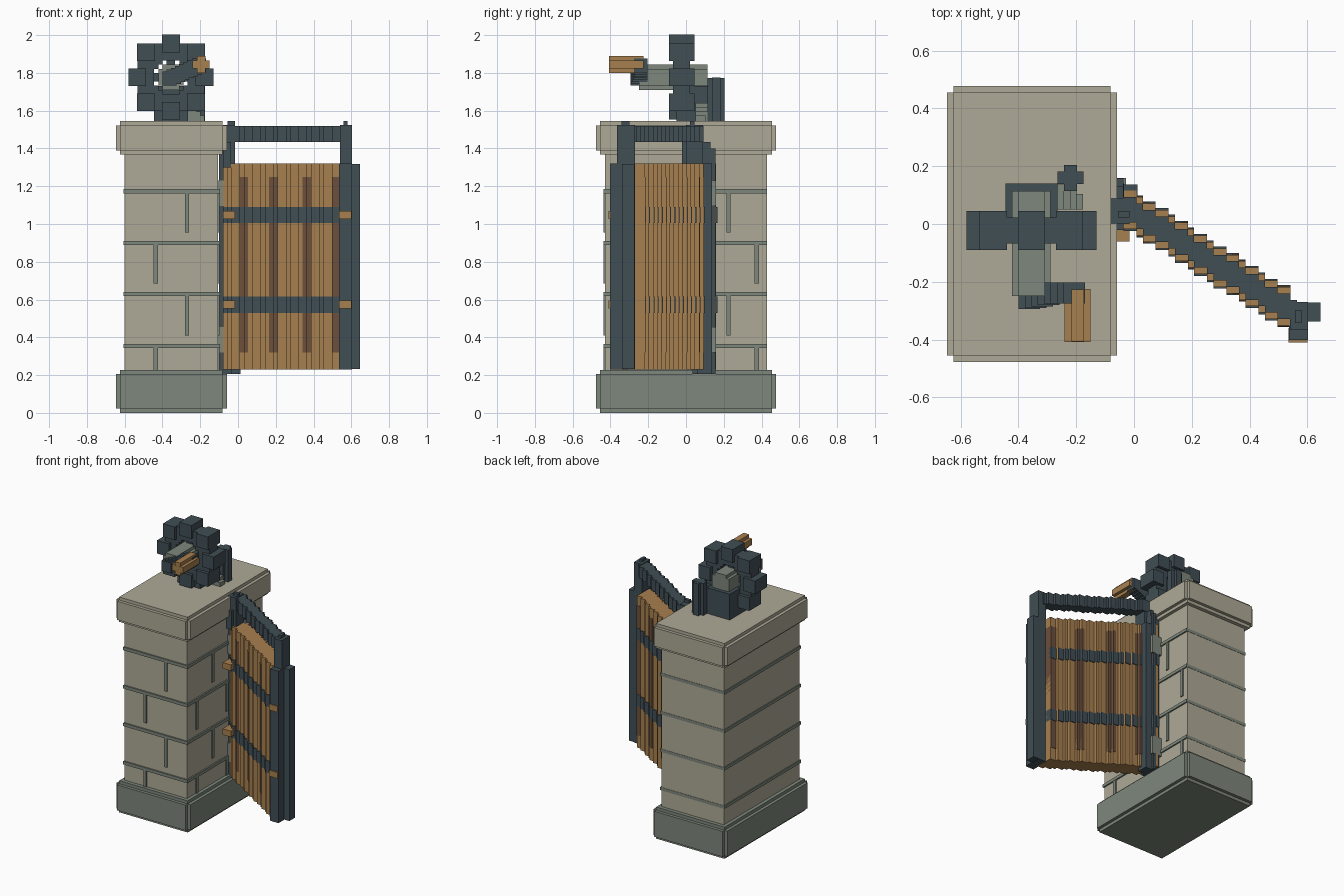
import bpy
import math

if "Cube" in bpy.data.objects:
    bpy.data.objects.remove(bpy.data.objects["Cube"], do_unlink=True)

U = 2 / 90  # size of one block cell


def material(name, rgb):
    m = bpy.data.materials.new(name)
    m.use_nodes = True
    m.diffuse_color = (*rgb, 1)
    m.node_tree.nodes["Principled BSDF"].inputs["Base Color"].default_value = (*rgb, 1)
    return m


STONE = material("pale stone", (.43, .40, .31))
GREY = material("grey stone", (.21, .245, .20))
IRON = material("dark iron", (.052, .077, .09))
WOOD = material("oak wood", (.39, .215, .078))
DARK = material("dark wood", (.15, .08, .045))


def build(name, boxes, mat):
    """One object from a list of boxes (x0, x1, y0, y1, z0, z1)."""
    verts, faces = [], []
    for x0, x1, y0, y1, z0, z1 in boxes:
        n = len(verts)
        verts += [(x, y, z) for z in (z0, z1) for x, y in ((x0, y0), (x1, y0), (x1, y1), (x0, y1))]
        faces += [(n + 3, n + 2, n + 1, n), (n + 4, n + 5, n + 6, n + 7)]
        for i in range(4):
            j = (i + 1) % 4
            faces.append((n + i, n + j, n + j + 4, n + i + 4))
    mesh = bpy.data.meshes.new(name)
    mesh.from_pydata(verts, [], faces)
    mesh.materials.append(mat)
    ob = bpy.data.objects.new(name, mesh)
    bpy.context.scene.collection.objects.link(ob)
    return ob


def notched(x0, x1, y0, y1, z0, z1, c=U):
    """Box with one cell cut from every edge."""
    return [(x0, x1, y0 + c, y1 - c, z0 + c, z1 - c),
            (x0 + c, x1 - c, y0, y1, z0 + c, z1 - c),
            (x0 + c, x1 - c, y0 + c, y1 - c, z0, z1)]


def disc(cx, cz, r_in, r_out, y0, y1):
    """Blocky ring or disc lying across the y axis."""
    n = math.ceil(r_out / U)
    cells = []
    for i in range(-n, n):
        for k in range(-n, n):
            x, z = (i + .5) * U, (k + .5) * U
            if r_in <= math.hypot(x, z) <= r_out:
                cells.append((cx + x - U / 2, cx + x + U / 2, y0, y1, cz + z - U / 2, cz + z + U / 2))
    return cells


# Pillar
build("pillar_base", notched(-.647, -.059, -.477, .477, 0, .227), GREY)
build("pillar_shaft", [(-.60, -.105, -.428, .428, .2, 1.39)], STONE)
build("pillar_cap", notched(-.647, -.059, -.477, .477, 1.367, 1.545), STONE)

# Raised mortar lines on the front and gate sides
mortar = []
floor = .225
for row, top in enumerate((.365, .64, .91, 1.185)):
    mortar.append((-.606, -.095, -.438, .434, top - U, top))
    odd = row % 2
    x = -.27 if odd else -.435
    mortar.append((x - U / 2, x + U / 2, -.436, -.42, floor, top))
    for y in ((-.14, .225) if odd else (-.32, .02, .375)):
        mortar.append((-.11, -.097, y - U / 2, y + U / 2, floor, top))
    floor = top + .045
# the rear and far sides stay plain
mortar = [(a, b, c, min(d, .43), e, f) for a, b, c, d, e, f in mortar]
build("mortar_lines", mortar, GREY)

# Gate: stepped columns running diagonally
GATE_X = -.0805


def stepped(name, first, last, z0, z1, cells, mat, grow=0):
    boxes = []
    for k in range(first, last):
        x = GATE_X + k * U
        mid = .0044 + round((.0356 - .63 * (x + U / 2)) / U) * U
        half = cells * U / 2 + grow
        boxes.append((x, x + U, mid - half, mid + half, z0, z1))
    return build(name, boxes, mat)


stepped("gate_planks", 0, 28, .23, 1.32, 6, WOOD)
for n, k in enumerate((4, 11, 19, 26)):
    stepped(f"plank_gap_{n + 1}", k, k + 2, .32, 1.25, 6, DARK, .003)
for label, z in (("lower", .53), ("upper", 1.005)):
    stepped(f"{label}_strap", 0, 28, z, z + .085, 6, IRON, .006)
    build(f"{label}_strap_rivets", [
        (-.08, -.015, -.06, .03, z + .022, z + .065),
        (.535, .60, -.41, -.36, z + .022, z + .065)], WOOD)
stepped("top_rail", 2, 29, 1.435, 1.52, 4, IRON)

# Posts at both ends of the gate
build("hinge_post", [
    (-.10, -.035, .035, .14, .205, 1.39),
    (-.06, -.037, .06, .157, .205, 1.40),
    (-.036, .012, .06, .137, .205, 1.32),
    (-.08, -.036, -.02, .13, 1.30, 1.435),
    (-.08, -.015, 0, .09, 1.31, 1.525),
    (-.055, -.015, .022, .045, 1.52, 1.545)], IRON)
build("hinge_collars", [(-.107, -.028, .03, .16, z, z + .135) for z in (.32, 1.095)], GREY)
build("latch_post", [
    (.536, .603, -.402, -.27, .23, 1.32),
    (.58, .645, -.338, -.272, .232, 1.318),
    (.54, .603, -.365, -.27, 1.31, 1.525),
    (.558, .58, -.342, -.298, 1.52, 1.545)], IRON)

# Toothed winding wheel on the cap
CX, CZ = -.355, 1.777
build("wheel_ring", disc(CX, CZ, .095, .185, -.068, .022), IRON)
teeth = []
for i in range(8):
    a = i * math.pi / 4
    r = .178 if i % 2 == 0 else .187
    x, z, h = CX + r * math.cos(a), CZ + r * math.sin(a), .047
    teeth.append((x - h, x + h, -.09, .045, z - h, z + h))
build("wheel_teeth", teeth, IRON)
build("wheel_spokes", [
    (CX - .12, CX + .12, -.045, 0, CZ - U, CZ + U),
    (CX - U, CX + U, -.044, -.001, CZ - .12, CZ + .12)], IRON)
build("axle", disc(CX, CZ, 0, .068, -.25, .115), GREY)
build("axle_bearing", [(-.445, -.265, -.05, .14, 1.545, 1.73)], IRON)

# Pawl post and its small lever
build("pawl_post", [
    (-.265, -.175, .138, .182, 1.545, 1.775),
    (-.242, -.198, .115, .205, 1.545, 1.774)], IRON)
build("pawl_lever", [
    (-.265 + i * U, -.265 + (i + 1) * U, .05, .137 - i * U / 2, 1.545, 1.64 - i * U)
    for i in range(4)], GREY)

# Crank arm and handle
arm = []
for i in range(8):
    x, z = CX + i * U, CZ + i * .01
    arm.append((x - .045, x + .03, -.295 + min(i, 4) * .005, -.203, z - .045, z + .03))
build("crank_arm", arm, IRON)
build("crank_handle", [
    (-.24, -.15, -.408, -.225, 1.822, 1.866),
    (-.217, -.173, -.407, -.226, 1.80, 1.89)], WOOD)
